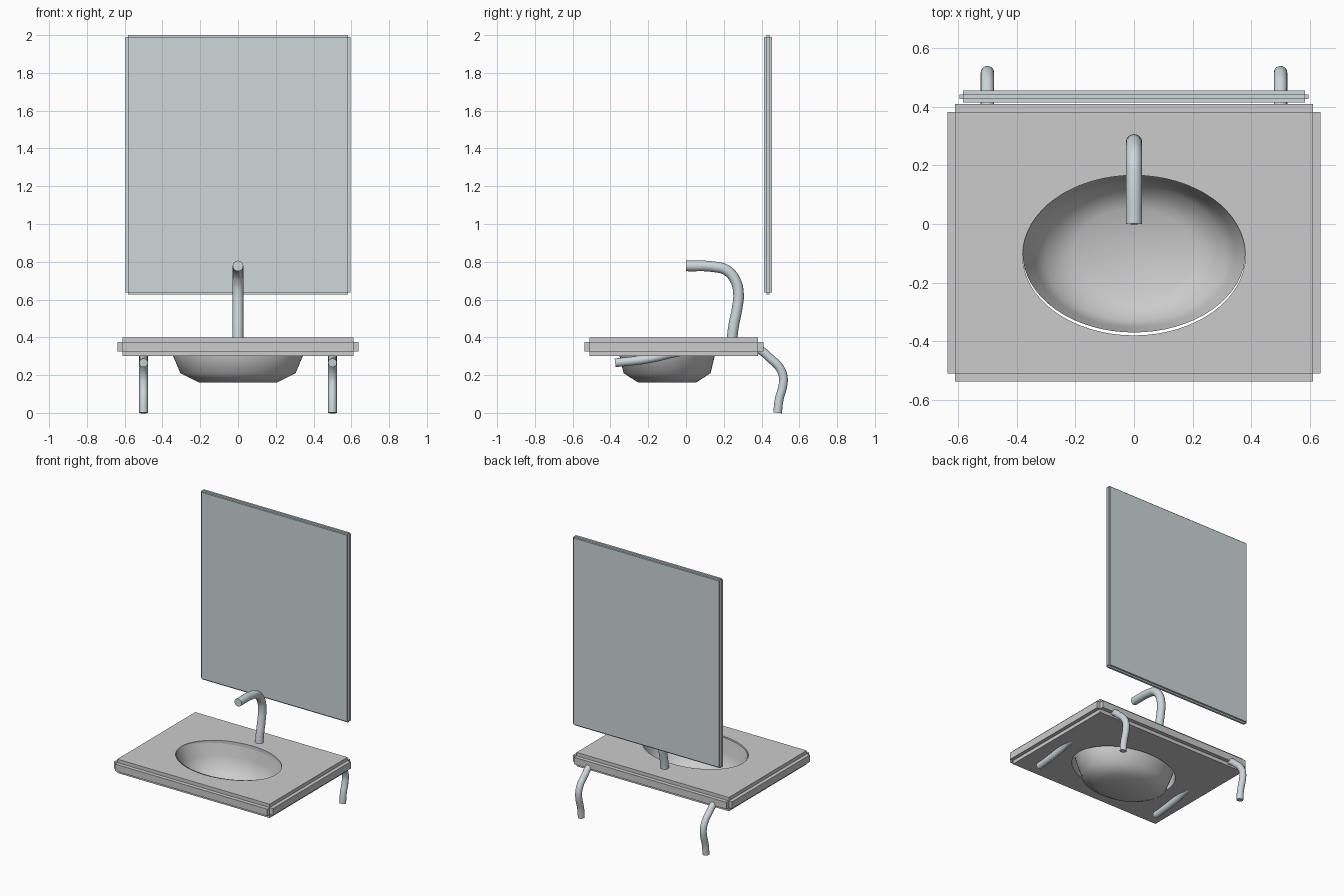
import bpy, bmesh, math

if "Cube" in bpy.data.objects:
    bpy.data.objects.remove(bpy.data.objects["Cube"])

chrome = bpy.data.materials.new("chrome")
chrome.diffuse_color = (0.62, 0.68, 0.70, 1)
chrome.use_nodes = True
chrome.node_tree.nodes["Principled BSDF"].inputs["Base Color"].default_value = chrome.diffuse_color


def add_object(name, bm):
    bmesh.ops.recalc_face_normals(bm, faces=bm.faces[:])
    me = bpy.data.meshes.new(name)
    bm.to_mesh(me)
    bm.free()
    ob = bpy.data.objects.new(name, me)
    bpy.context.collection.objects.link(ob)
    return ob


def box(name, lo, hi):
    bm = bmesh.new()
    bmesh.ops.create_cube(bm, size=1)
    for v in bm.verts:
        v.co = [lo[i] + (v.co[i] + 0.5) * (hi[i] - lo[i]) for i in range(3)]
    return add_object(name, bm)


def boolean(ob, other, op):
    m = ob.modifiers.new(op.lower(), 'BOOLEAN')
    m.object, m.operation, m.solver = other, op, 'EXACT'
    bpy.context.view_layer.objects.active = ob
    bpy.ops.object.modifier_apply(modifier=m.name)
    bpy.data.objects.remove(other)


def stepped_slab(name, lo, hi, step):
    # Three crossing boxes, each pushed out to full size along one axis
    parts = []
    for axis in range(3):
        a = [lo[i] + (0 if i == axis else step[i]) for i in range(3)]
        b = [hi[i] - (0 if i == axis else step[i]) for i in range(3)]
        parts.append(box(name, a, b))
    for p in parts[1:]:
        boolean(parts[0], p, 'UNION')
    parts[0].name = name
    return parts[0]


def smooth(ob, angle):
    bpy.ops.object.select_all(action='DESELECT')
    ob.select_set(True)
    bpy.context.view_layer.objects.active = ob
    bpy.ops.object.shade_smooth_by_angle(angle=math.radians(angle))


def pipe(name, x, path, radius):
    cu = bpy.data.curves.new(name, 'CURVE')
    cu.dimensions = '3D'
    cu.bevel_depth, cu.bevel_resolution = radius, 6
    cu.use_fill_caps = True
    cu.resolution_u = 6
    sp = cu.splines.new('BEZIER')
    sp.bezier_points.add(len(path) - 1)
    for p, (y, z) in zip(sp.bezier_points, path):
        p.co = (x, y, z)
        p.handle_left_type = p.handle_right_type = 'AUTO'
    ob = bpy.data.objects.new(name, cu)
    bpy.context.collection.objects.link(ob)
    bpy.ops.object.select_all(action='DESELECT')
    ob.select_set(True)
    bpy.context.view_layer.objects.active = ob
    bpy.ops.object.convert(target='MESH')
    ob = bpy.context.object
    ob.data.materials.clear()
    ob.data.materials.append(chrome)
    smooth(ob, 50)
    return ob


# Counter with stepped edges and an oval opening
counter = stepped_slab("counter", (-0.637, -0.538, 0.30), (0.637, 0.41, 0.40),
                       (0.026, 0.028, 0.025))
bm = bmesh.new()
bmesh.ops.create_cone(bm, cap_ends=True, segments=64, radius1=1, radius2=1, depth=1)
for v in bm.verts:
    v.co = (v.co.x * 0.38, v.co.y * 0.273 - 0.107, v.co.z + 0.35)
boolean(counter, add_object("opening_cutter", bm), 'DIFFERENCE')
smooth(counter, 30)

# Basin: oval rings down to a flat floor
bm = bmesh.new()
N = 64
rings = []
for rx, ry, z in [(0.38, 0.27, 0.398), (0.343, 0.252, 0.30),
                  (0.305, 0.23, 0.21), (0.205, 0.152, 0.16)]:
    rings.append([bm.verts.new((rx * math.cos(t), ry * math.sin(t) - 0.10, z))
                  for t in (2 * math.pi * i / N for i in range(N))])
for a, b in zip(rings, rings[1:]):
    for i in range(N):
        j = (i + 1) % N
        bm.faces.new((a[i], a[j], b[j], b[i]))
bm.faces.new(rings[-1])
basin = add_object("basin", bm)
basin.data.flip_normals()
smooth(basin, 60)

# Wall mirror
mirror = stepped_slab("mirror", (-0.595, 0.414, 0.627), (0.595, 0.455, 2.0),
                      (0.012, 0.013, 0.011))
mirror.data.materials.clear()
mirror.data.materials.append(chrome)

# Tap
pipe("tap", 0, [(0.243, 0.39), (0.252, 0.46), (0.27, 0.55), (0.278, 0.63), (0.262, 0.70),
                (0.215, 0.755), (0.15, 0.773), (0.0, 0.778)], 0.028)

# Bent support legs running under the counter
leg_path = [(0.485, 0.0), (0.493, 0.07), (0.512, 0.14), (0.515, 0.19), (0.495, 0.24),
            (0.45, 0.285), (0.39, 0.333), (0.28, 0.355), (0.13, 0.35),
            (-0.04, 0.322), (-0.2, 0.286), (-0.375, 0.265)]
for side, x in (("left", -0.5), ("right", 0.5)):
    pipe(side + "_leg", x, leg_path, 0.023)
